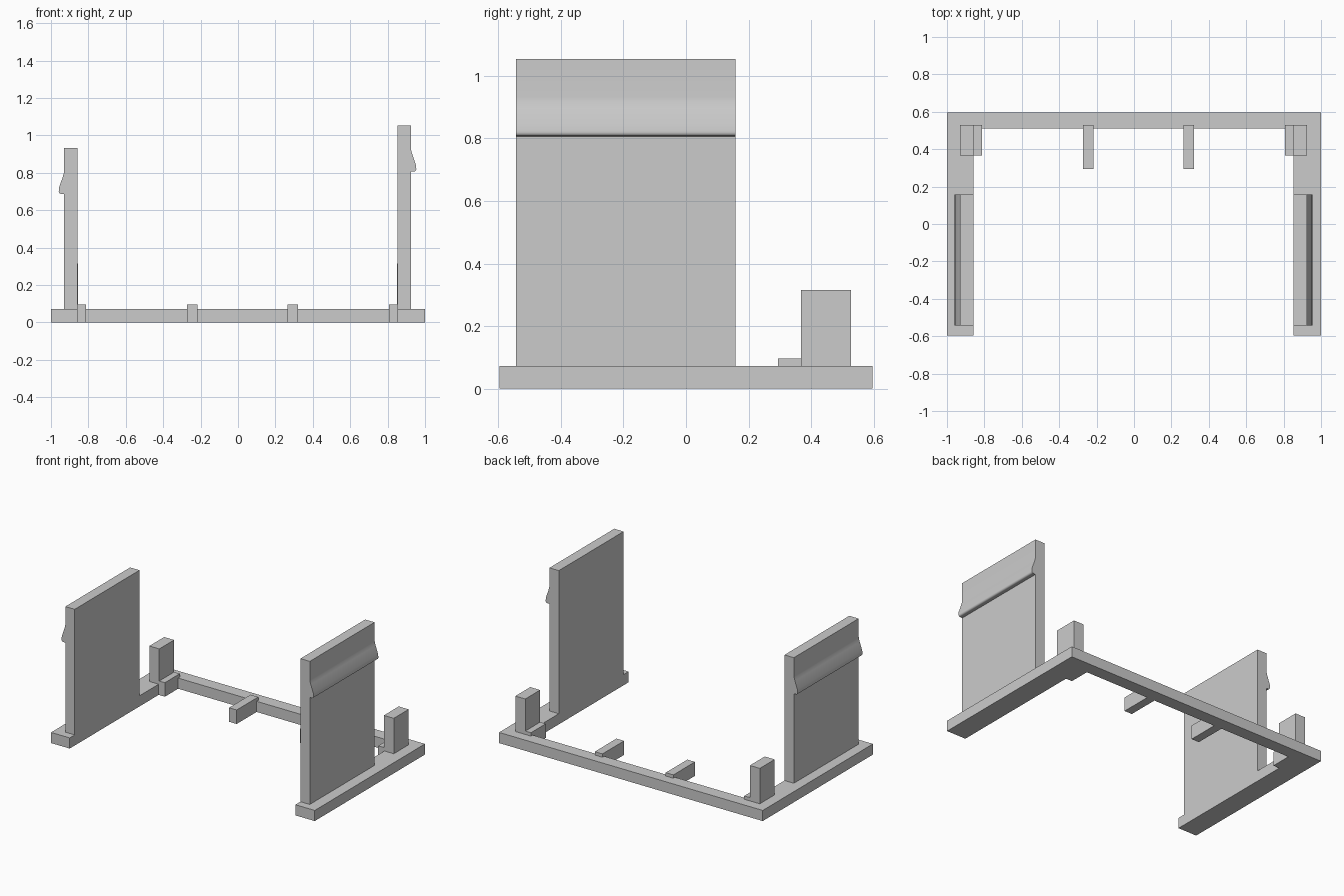
import bpy
import bmesh
import math

cube = bpy.data.objects.get("Cube")
if cube:
    bpy.data.objects.remove(cube, do_unlink=True)

grey = bpy.data.materials.new("plain grey")
grey.use_nodes = True
grey.diffuse_color = (0.6, 0.6, 0.6, 1)
grey.node_tree.nodes["Principled BSDF"].inputs["Base Color"].default_value = (0.6, 0.6, 0.6, 1)


def prism(name, points, sweep):
    """Extrude a closed outline of 3D points along the sweep vector."""
    mesh = bpy.data.meshes.new(name)
    bm = bmesh.new()
    face = bm.faces.new([bm.verts.new(p) for p in points])
    moved = bmesh.ops.extrude_face_region(bm, geom=[face])["geom"]
    bmesh.ops.translate(bm, vec=sweep, verts=[v for v in moved if isinstance(v, bmesh.types.BMVert)])
    bmesh.ops.recalc_face_normals(bm, faces=bm.faces)
    bm.to_mesh(mesh)
    bm.free()
    obj = bpy.data.objects.new(name, mesh)
    bpy.context.collection.objects.link(obj)
    mesh.materials.append(grey)
    return obj


def box(name, x0, x1, y0, y1, z0, z1):
    outline = [(x0, y0, z0), (x1, y0, z0), (x1, y1, z0), (x0, y1, z0)]
    return prism(name, outline, (0, 0, z1 - z0))


BASE = 0.073      # base thickness
SHIFT = -0.0025   # the fittings sit slightly off centre
INNER = 0.856     # inner face of arms and panels

# U-shaped base: two arms joined by a rear rail
left, right = INNER + SHIFT, -INNER + SHIFT
plan = [(-1, -0.597), (right, -0.597), (right, 0.51), (left, 0.51),
        (left, -0.597), (1, -0.597), (1, 0.597), (-1, 0.597)]
prism("base_frame", [(x, y, 0) for x, y in plan], (0, 0, BASE))

for side, label, top in ((1, "left", 1.054), (-1, "right", 0.934)):
    def sx(offset):
        return side * (INNER + offset) + SHIFT

    # Upright panel with a rounded snap catch, heights measured down from its top
    outline = [(0, BASE), (0.071, BASE), (0.071, top - 0.248), (0.090, top - 0.246)]
    for step in range(1, 6):
        a = math.radians(-90 + step * 22)
        outline.append((0.090 + 0.010 * math.cos(a), top - 0.234 + 0.012 * math.sin(a)))
    outline += [(0.098, top - 0.212), (0.079, top - 0.157), (0.073, top - 0.137),
                (0.071, top - 0.120), (0.071, top), (0, top)]
    panel = prism(label + "_clip_panel", [(sx(x), -0.543, z) for x, z in outline], (0, 0.702, 0))
    bpy.ops.object.select_all(action="DESELECT")
    panel.select_set(True)
    bpy.context.view_layer.objects.active = panel
    bpy.ops.object.shade_smooth_by_angle(angle=math.radians(30))

    # Rear corner post and the low tab beside it
    x0, x1 = sorted((sx(-0.004), sx(0.071)))
    box(label + "_corner_post", x0, x1, 0.367, 0.528, BASE - 0.01, 0.316)
    x0, x1 = sorted((sx(-0.047), sx(0.01)))
    box(label + "_corner_tab", x0, x1, 0.367, 0.528, 0, 0.096)

    # Short finger reaching forward from the rear rail
    centre = side * 0.27 + 2 * SHIFT + 0.028 * side + 0.0 if side > 0 else -0.245
    box(label + "_rail_finger", centre - 0.029, centre + 0.029, 0.294, 0.528, 0, 0.096)
